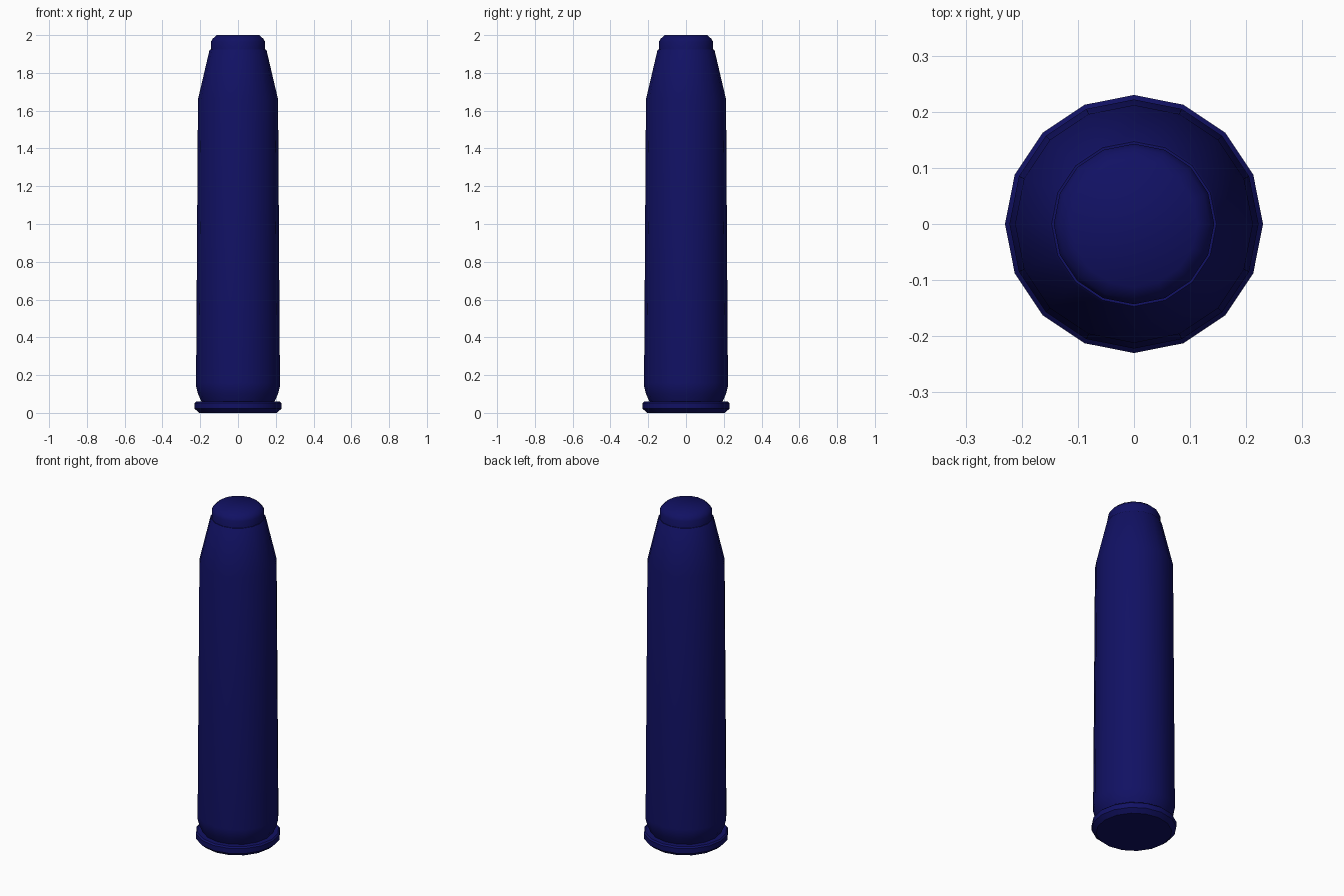
import bpy, bmesh, math

if "Cube" in bpy.data.objects:
    bpy.data.objects.remove(bpy.data.objects["Cube"])

SIDES = 16

navy = bpy.data.materials.new("navy_blue")
navy.diffuse_color = (0.0055, 0.0055, 0.125, 1)
navy.use_nodes = True
navy.node_tree.nodes["Principled BSDF"].inputs["Base Color"].default_value = navy.diffuse_color


def lathe(name, profile, angle):
    """Turn a (radius, height) profile around z and cap both ends."""
    bm = bmesh.new()
    rings = []
    for r, z in profile:
        rings.append([bm.verts.new((r * math.cos(2 * math.pi * i / SIDES),
                                    r * math.sin(2 * math.pi * i / SIDES), z))
                      for i in range(SIDES)])
    for low, high in zip(rings, rings[1:]):
        for i in range(SIDES):
            j = (i + 1) % SIDES
            bm.faces.new((low[i], low[j], high[j], high[i]))
    bm.faces.new(rings[0][::-1])
    bm.faces.new(rings[-1])
    mesh = bpy.data.meshes.new(name)
    bm.to_mesh(mesh)
    bm.free()
    mesh.materials.append(navy)
    obj = bpy.data.objects.new(name, mesh)
    bpy.context.collection.objects.link(obj)
    bpy.ops.object.select_all(action='DESELECT')
    obj.select_set(True)
    bpy.context.view_layer.objects.active = obj
    bpy.ops.object.shade_smooth_by_angle(angle=math.radians(angle))
    return obj


# Casing: rim, extraction groove, slightly tapered body, shoulder and lip
lathe("casing", [
    (0.205, 0.0), (0.23, 0.022), (0.23, 0.052), (0.222, 0.06),
    (0.193, 0.06), (0.212, 0.10), (0.222, 0.14), (0.222, 0.16),
    (0.212, 1.66), (0.151, 1.92), (0.147, 1.925),
], 35)

# Blunt tip seated in the casing
lathe("tip", [(0.143, 1.90), (0.143, 1.965), (0.135, 1.98), (0.113, 2.0)], 60)
